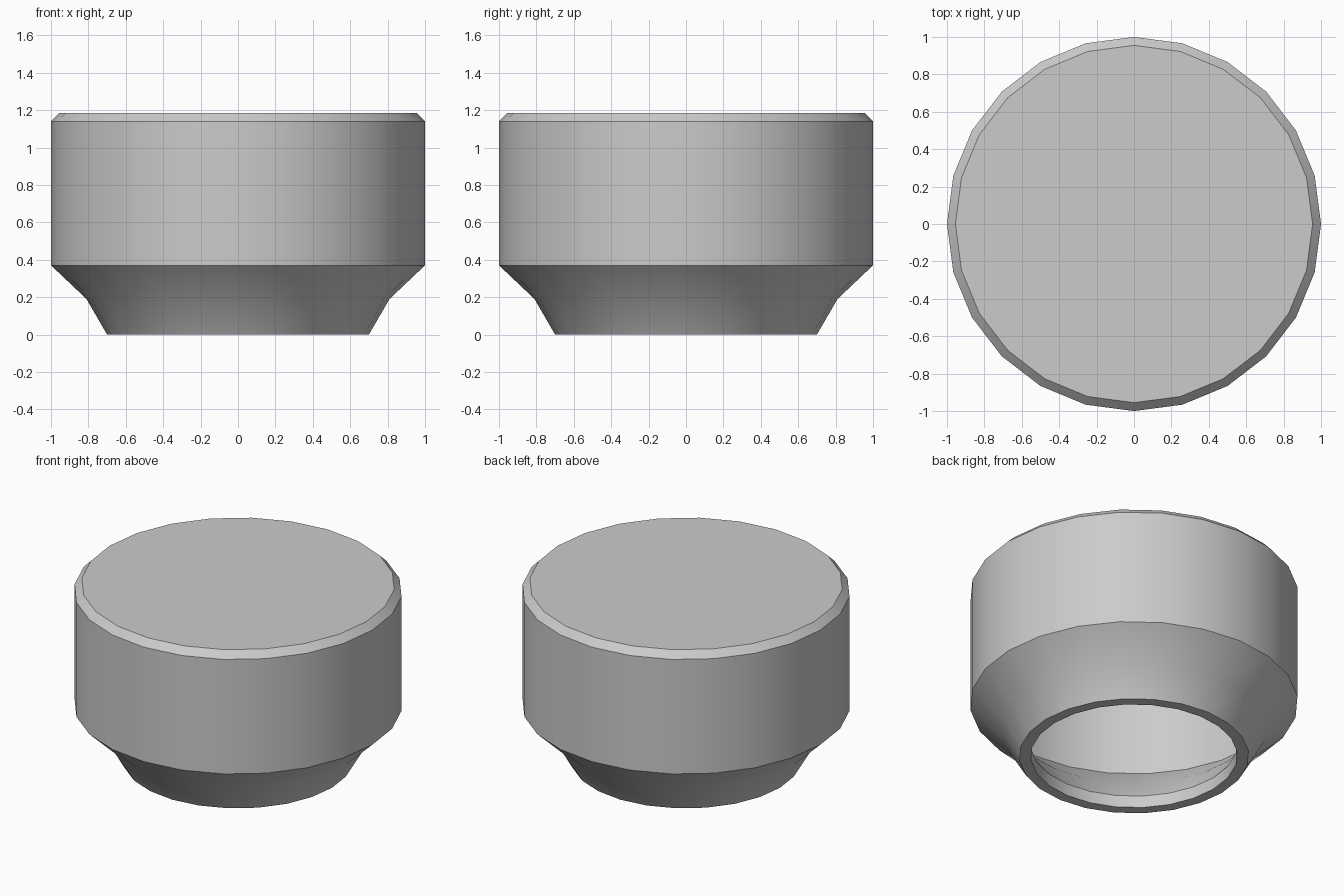
import bpy, bmesh, math

if "Cube" in bpy.data.objects:
    bpy.data.objects.remove(bpy.data.objects["Cube"])

SIDES = 24

# Wall cross-section (radius, height): outer skin up and over, inner skin back down
outer = [(0.70, 0.0), (0.81, 0.19), (1.0, 0.37), (1.0, 1.14), (0.955, 1.185), (0.0, 1.185)]
inner = [(0.0, 1.115), (0.93, 1.115), (0.93, 0.41), (0.74, 0.235), (0.63, 0.08), (0.63, 0.0)]


def lathe(name, profile):
    """Revolve a closed profile round z; points on the axis become a flat cap."""
    bm = bmesh.new()
    rings = []
    for r, z in profile:
        if r > 0:
            rings.append([bm.verts.new((r * math.cos(2 * math.pi * i / SIDES),
                                        r * math.sin(2 * math.pi * i / SIDES), z))
                          for i in range(SIDES)])
        else:
            rings.append(None)
    for a, b in zip(rings, rings[1:] + rings[:1]):
        if a and b:
            for i in range(SIDES):
                j = (i + 1) % SIDES
                bm.faces.new((a[i], a[j], b[j], b[i]))
        elif a:
            bm.faces.new(a)
        elif b:
            bm.faces.new(b[::-1])
    bm.normal_update()
    mesh = bpy.data.meshes.new(name)
    bm.to_mesh(mesh)
    bm.free()
    obj = bpy.data.objects.new(name, mesh)
    bpy.context.collection.objects.link(obj)
    return obj


# Hollow cap with flared skirt and chamfered top
cap = lathe("hollow_cap", outer + inner)
bpy.context.view_layer.objects.active = cap
cap.select_set(True)
bpy.ops.object.shade_smooth_by_angle(angle=math.radians(30))
